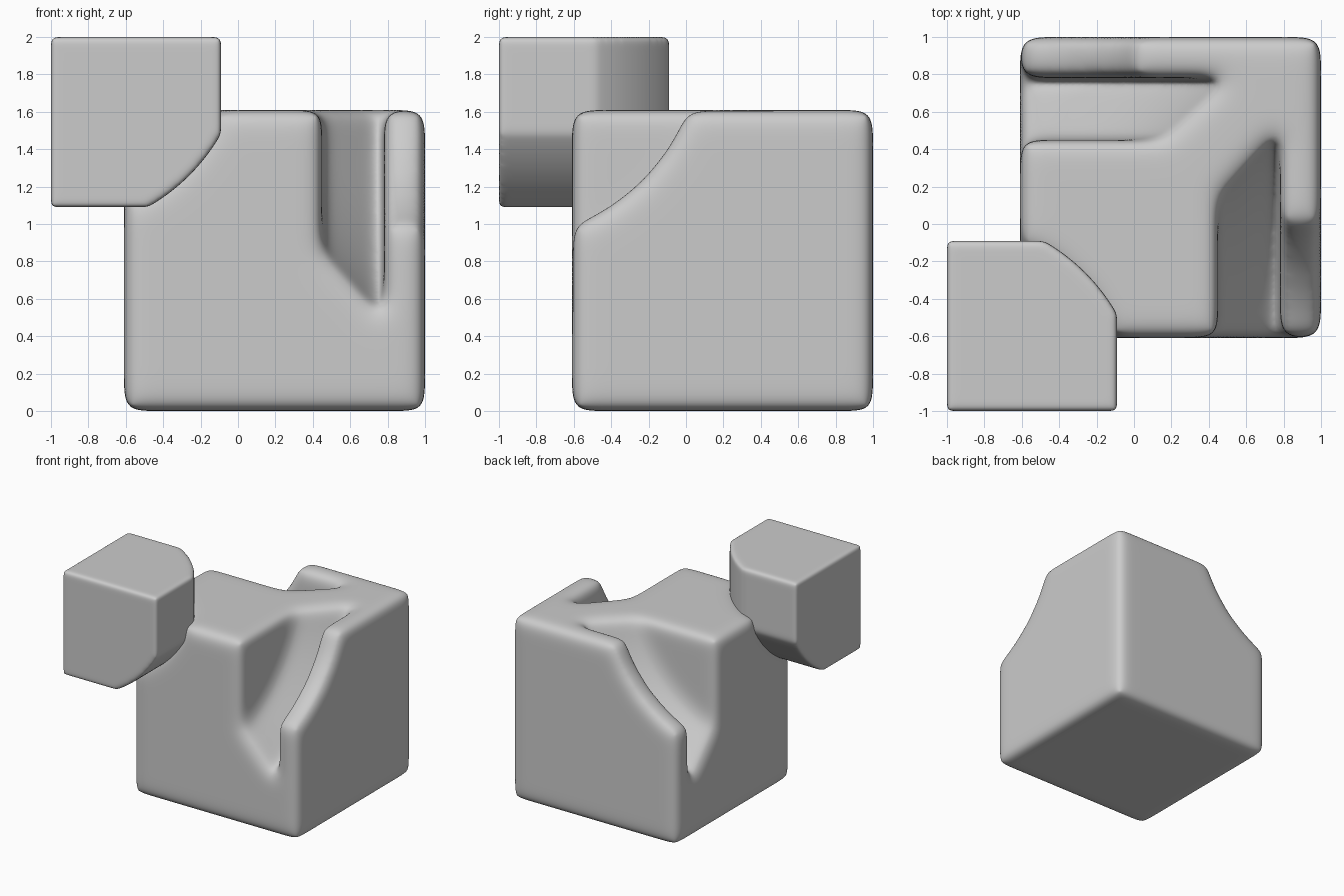
import bpy, bmesh, math
from mathutils import Vector

if "Cube" in bpy.data.objects:
    bpy.data.objects.remove(bpy.data.objects["Cube"])

PIVOT = Vector((-1, -1, 2))    # every curved cut turns about this point

grey = bpy.data.materials.new("light_grey")
grey.use_nodes = True
grey.diffuse_color = (0.6, 0.6, 0.6, 1)
for node in grey.node_tree.nodes:
    if node.type == 'BSDF_PRINCIPLED':
        node.inputs["Base Color"].default_value = grey.diffuse_color


def add_object(name, bm):
    mesh = bpy.data.meshes.new(name)
    bm.to_mesh(mesh)
    bm.free()
    obj = bpy.data.objects.new(name, mesh)
    bpy.context.scene.collection.objects.link(obj)
    return obj


def box(name, low, high):
    bm = bmesh.new()
    bmesh.ops.create_cube(bm, size=1)
    for v in bm.verts:
        for i in range(3):
            v.co[i] = high[i] if v.co[i] > 0 else low[i]
    return add_object(name, bm)


def lathe(name, axis, profile):
    """Turn (position along axis, radius) points about a main axis through PIVOT."""
    bm = bmesh.new()
    verts = []
    for along, radius in profile:
        co = PIVOT.copy()
        co[axis] = along
        co[(axis + 1) % 3] += radius
        verts.append(bm.verts.new(co))
    edges = [bm.edges.new(pair) for pair in zip(verts, verts[1:])]
    direction = Vector((0, 0, 0))
    direction[axis] = 1
    bmesh.ops.spin(bm, geom=verts + edges, cent=PIVOT, axis=direction,
                   angle=math.tau, steps=128, use_duplicate=False)
    bmesh.ops.remove_doubles(bm, verts=bm.verts, dist=0.0001)
    bmesh.ops.recalc_face_normals(bm, faces=bm.faces)
    obj = add_object(name, bm)
    obj.hide_render = True
    return obj


def combine(obj, cutters, operation):
    for cutter in cutters:
        mod = obj.modifiers.new("cut", 'BOOLEAN')
        mod.operation = operation
        mod.solver = 'EXACT'
        mod.object = cutter


def bake(obj, helpers):
    """Apply the modifiers and drop the helper objects."""
    bpy.context.view_layer.update()
    graph = bpy.context.evaluated_depsgraph_get()
    mesh = bpy.data.meshes.new_from_object(obj.evaluated_get(graph))
    obj.modifiers.clear()
    obj.data = mesh
    for helper in helpers:
        bpy.data.objects.remove(helper)


def soften(obj, voxel, radius):
    """Round all edges to about the given radius."""
    remesh = obj.modifiers.new("remesh", 'REMESH')
    remesh.mode = 'VOXEL'
    remesh.voxel_size = voxel
    smooth = obj.modifiers.new("round", 'SMOOTH')
    smooth.factor = 1
    smooth.iterations = round((0.73 * radius) ** 2 / (0.25 * voxel ** 2))


def finish(obj):
    obj.data.materials.clear()
    obj.data.materials.append(grey)
    obj.data.shade_smooth()


def curved_block(name, low, high, radius):
    """Box whose inner edges are trimmed by a cylinder along each axis."""
    block = box(name, low, high)
    rods = [lathe("rod", axis, [(-4, 0), (-4, radius), (4, radius), (4, 0)])
            for axis in range(3)]
    combine(block, rods, 'INTERSECT')
    return block, rods


# Small block
small, rods = curved_block("small_block", (-1, -1, 1.09), (-0.09, -0.09, 2), 1.047)
soften(small, 0.012, 0.035)
bake(small, rods)
finish(small)

# Corner socket behind the small block
socket, rods = curved_block("socket_cutter", (-1.2, -1.2, 0.95), (0.05, 0.05, 2.2), 0.98)
bake(socket, rods)
socket.hide_render = True

# Large block with two mirrored conical grooves and lowered outer walls
large = box("large_block", (-0.61, -0.61, 0), (1, 1, 1.61))
groove = [(0.45, 0), (0.45, 1.22), (0.78, 1.56), (0.78, 1.08), (1.4, 1.08), (1.4, 0)]
cutters = [lathe("groove_cutter", axis, groove) for axis in (0, 1)] + [socket]
combine(large, cutters, 'DIFFERENCE')
soften(large, 0.018, 0.1)
bake(large, cutters)
finish(large)
